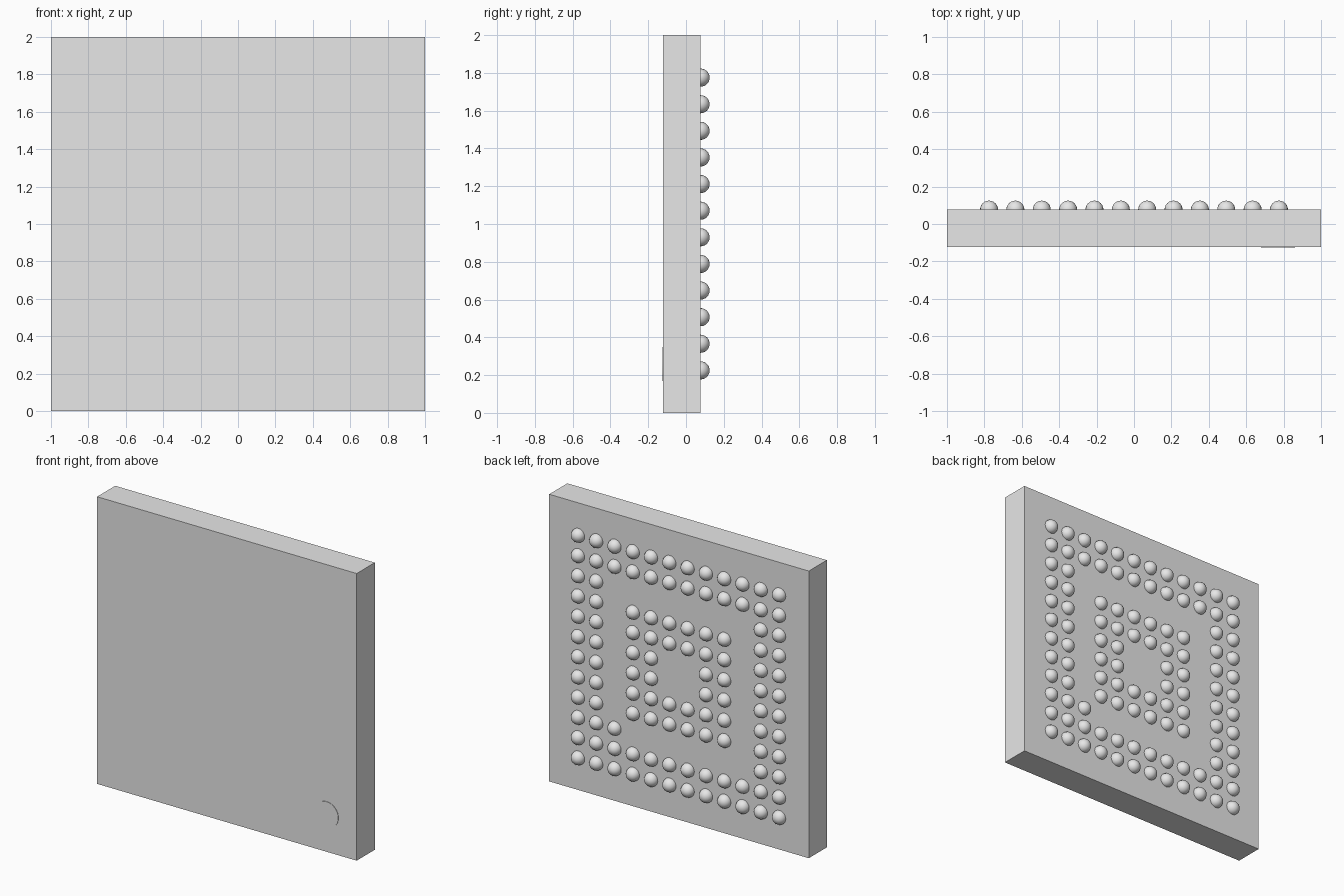
import bpy
import bmesh
from math import radians
from mathutils import Matrix, Vector

cube = bpy.data.objects.get("Cube")
if cube:
    bpy.data.objects.remove(cube, do_unlink=True)

grey = bpy.data.materials.new("light grey")
grey.use_nodes = True
colour = (0.8, 0.8, 0.8, 1)
grey.diffuse_color = colour
grey.node_tree.nodes["Principled BSDF"].inputs["Base Color"].default_value = colour

FRONT, BACK = -0.122, 0.077
ROWS, REACH, RADIUS = 12, 0.775, 0.048
PITCH = 2 * REACH / (ROWS - 1)
FACE_BACK = Matrix.Rotation(radians(-90), 4, "X")


def add_part(name, bm, smooth=False):
    mesh = bpy.data.meshes.new(name)
    bm.to_mesh(mesh)
    bm.free()
    mesh.materials.append(grey)
    for poly in mesh.polygons:
        poly.use_smooth = smooth
    obj = bpy.data.objects.new(name, mesh)
    bpy.context.collection.objects.link(obj)
    return obj


# Flat square package
bm = bmesh.new()
size = Matrix.Diagonal((2, BACK - FRONT, 2, 1))
bmesh.ops.create_cube(bm, size=1, matrix=Matrix.Translation((0, (FRONT + BACK) / 2, 1)) @ size)
add_part("package_body", bm)

# Thin round marker in the lower corner of the front
bm = bmesh.new()
bmesh.ops.create_cone(bm, cap_ends=True, segments=48, radius1=0.09, radius2=0.09, depth=0.006,
                      matrix=Matrix.Translation((0.77, FRONT, 0.26)) @ FACE_BACK)
add_part("corner_marker", bm)


# Two square rings, each two balls wide, and one extra ball at an inner corner
def has_ball(col, row):
    ring = min(col, row, ROWS - 1 - col, ROWS - 1 - row)
    return ring in (0, 1, 3, 4) or (col, row) == (2, 9)


bm = bmesh.new()
for col in range(ROWS):
    for row in range(ROWS):
        if has_ball(col, row):
            centre = Vector((REACH - col * PITCH, BACK, 1 + REACH - row * PITCH))
            bmesh.ops.create_uvsphere(bm, u_segments=20, v_segments=12, radius=RADIUS,
                                      matrix=Matrix.Translation(centre) @ FACE_BACK)
add_part("solder_balls", bm, smooth=True)
